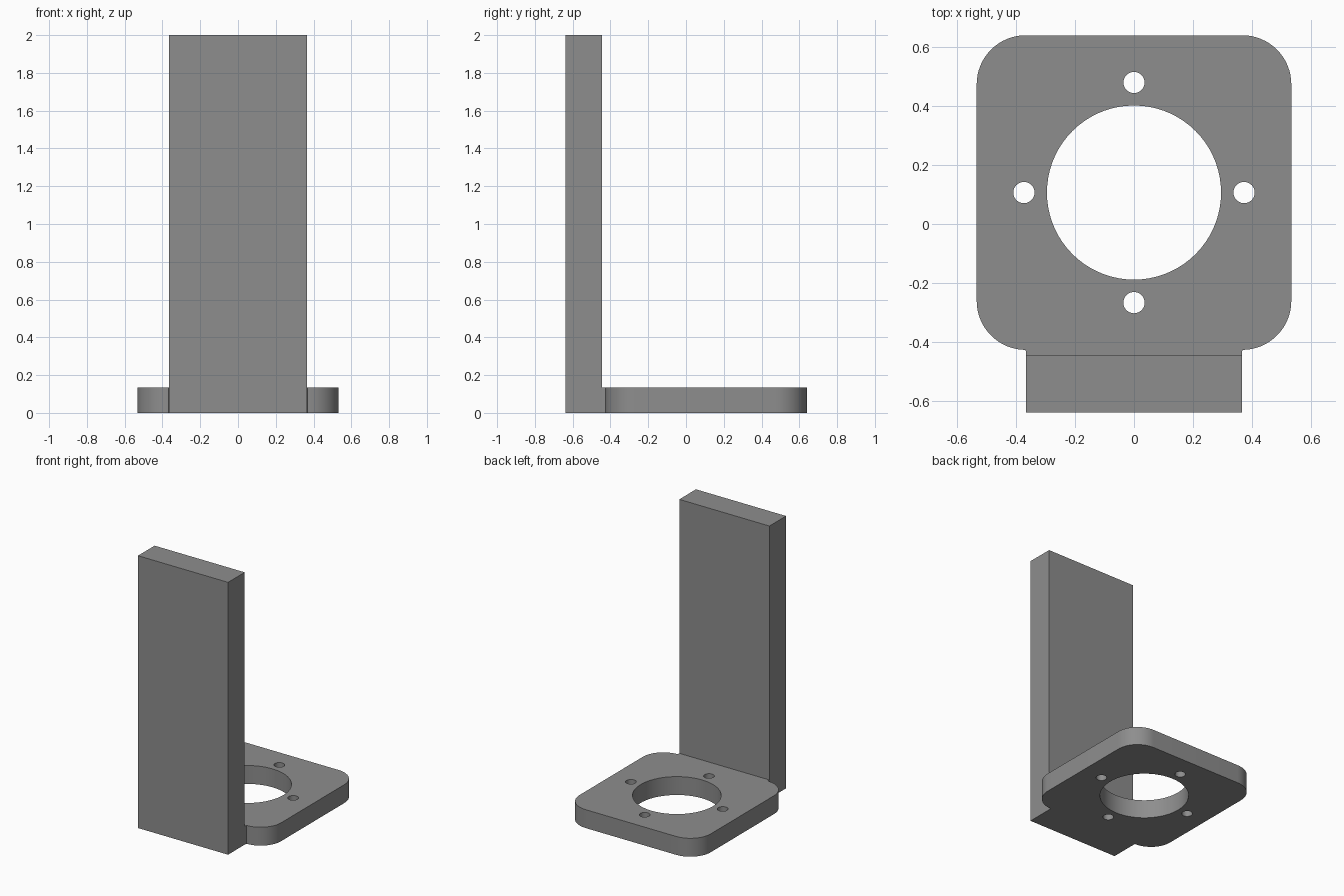
import bpy, bmesh, math

if "Cube" in bpy.data.objects:
    bpy.data.objects.remove(bpy.data.objects["Cube"])

PLATE_H = 0.135
HALF_W, CORNER, CY = 0.533, 0.166, 0.1065   # plate half size, corner radius, centre y
POST_W, POST_FRONT, POST_BACK = 0.366, -0.638, -0.445

grey = bpy.data.materials.new("grey")
grey.diffuse_color = (0.27, 0.27, 0.27, 1)
grey.use_nodes = True
grey.node_tree.nodes["Principled BSDF"].inputs["Base Color"].default_value = grey.diffuse_color


def arc(cx, cy, r, start, sweep, n):
    return [(cx + r * math.cos(start + sweep * i / n),
             cy + r * math.sin(start + sweep * i / n)) for i in range(n + 1)]


def extruded(name, loops, height):
    """Solid from an outline plus optional hole loops."""
    bm = bmesh.new()
    edges = []
    for pts in loops:
        vs = [bm.verts.new((x, y, 0)) for x, y in pts]
        edges += [bm.edges.new((v, vs[i - 1])) for i, v in enumerate(vs)]
    bmesh.ops.triangle_fill(bm, edges=edges, use_beauty=True)
    top = bmesh.ops.extrude_face_region(bm, geom=bm.faces[:], use_keep_orig=True)["geom"]
    bmesh.ops.translate(bm, vec=(0, 0, height),
                        verts=[g for g in top if isinstance(g, bmesh.types.BMVert)])
    bmesh.ops.recalc_face_normals(bm, faces=bm.faces)
    bmesh.ops.dissolve_limit(bm, angle_limit=0.001, verts=bm.verts, edges=bm.edges)
    me = bpy.data.meshes.new(name)
    bm.to_mesh(me)
    bm.free()
    me.materials.append(grey)
    ob = bpy.data.objects.new(name, me)
    bpy.context.collection.objects.link(ob)
    bpy.ops.object.select_all(action='DESELECT')
    ob.select_set(True)
    bpy.context.view_layer.objects.active = ob
    bpy.ops.object.shade_smooth_by_angle(angle=math.radians(30))
    return ob


# Rounded plate outline, with a short neck that meets the post
c = HALF_W - CORNER
outline = []
for k, (sx, sy) in enumerate([(1, 1), (-1, 1), (-1, -1), (1, -1)]):
    outline += arc(sx * c, CY + sy * c, CORNER, k * math.pi / 2, math.pi / 2, 16)
    if k == 2:
        outline += [(-POST_W, POST_BACK), (POST_W, POST_BACK)]

# Central opening and four screw holes
holes = [arc(0, CY, 0.295, 0, math.tau, 72)[:-1]]
for k in range(4):
    a = k * math.pi / 2
    holes.append(arc(0.373 * math.cos(a), CY + 0.373 * math.sin(a),
                     0.036, 0, math.tau, 32)[:-1])
extruded("mounting_plate", [outline] + holes, PLATE_H)

# Upright post
extruded("upright_post", [[(-POST_W, POST_FRONT), (POST_W, POST_FRONT),
                           (POST_W, POST_BACK), (-POST_W, POST_BACK)]], 2.0)
